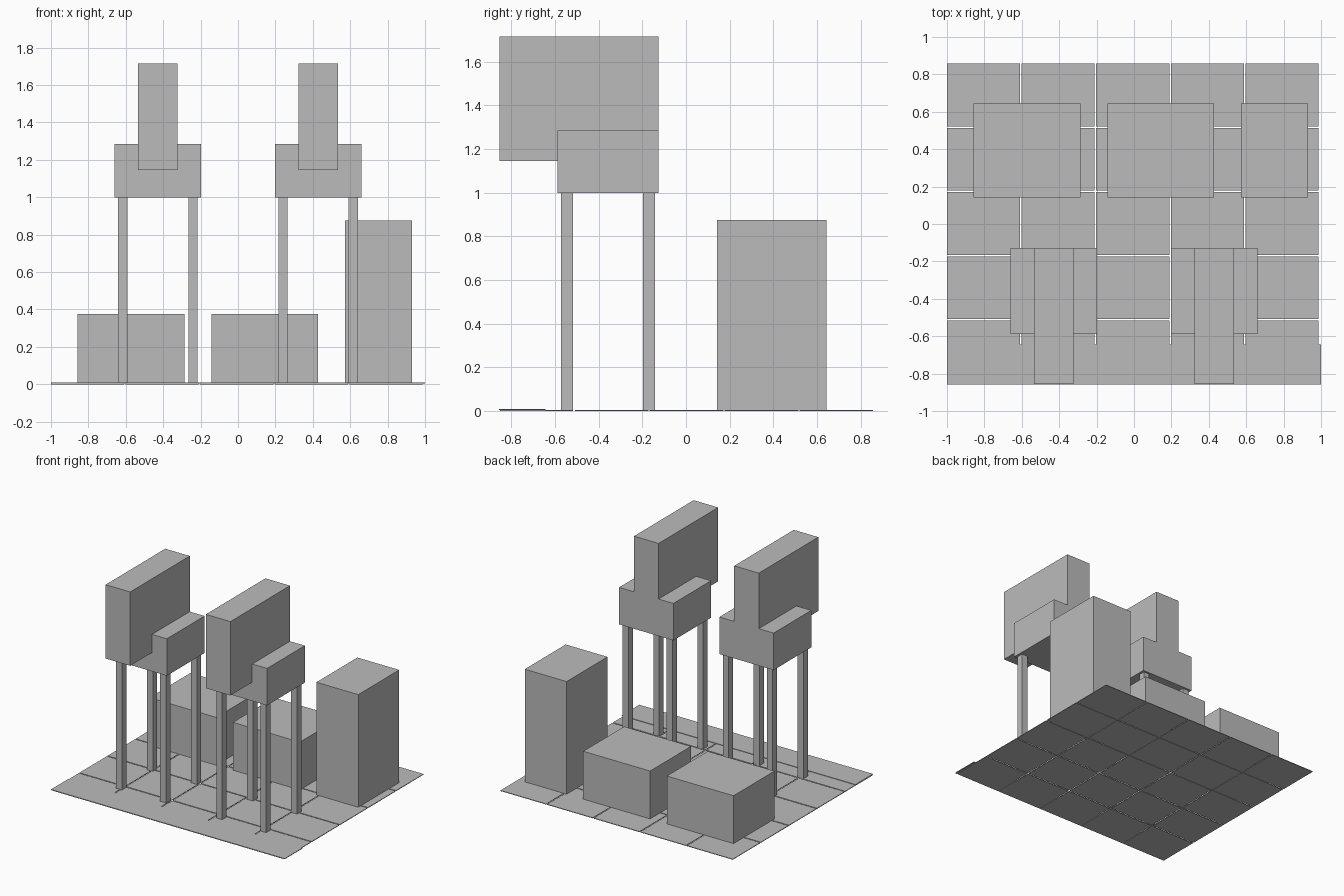
import bpy

if "Cube" in bpy.data.objects:
    bpy.data.objects.remove(bpy.data.objects["Cube"])

grey = bpy.data.materials.new("concrete grey")
grey.diffuse_color = (0.5, 0.5, 0.5, 1)
grey.use_nodes = True
grey.node_tree.nodes["Principled BSDF"].inputs["Base Color"].default_value = grey.diffuse_color


def box(name, x, y, z):
    """Box from (min, max) ranges along each axis."""
    cx, cy, cz = [(a + b) / 2 for a, b in (x, y, z)]
    bpy.ops.mesh.primitive_cube_add(size=1, location=(cx, cy, cz))
    ob = bpy.context.object
    ob.name = name
    ob.scale = (x[1] - x[0], y[1] - y[0], z[1] - z[0])
    bpy.ops.object.transform_apply(location=False, rotation=False, scale=True)
    ob.data.materials.append(grey)
    return ob


# Floor: 5 x 5 slabs with narrow open joints
for i in range(5):
    for j in range(5):
        x0 = -1 + i * 0.399
        y1 = 0.857 - j * 0.3435
        box(f"floor_slab_{i}_{j}", (x0, x0 + 0.391), (y1 - 0.335, y1), (0, 0.005))

# Thin strip along the front edge
box("front_strip", (-1, 1), (-0.857, -0.643), (0.004, 0.009))

# Back row: two low blocks and one tall block
box("low_block_left", (-0.857, -0.286), (0.143, 0.643), (0.003, 0.375))
box("low_block_middle", (-0.143, 0.429), (0.143, 0.643), (0.003, 0.375))
box("tall_block", (0.571, 0.929), (0.143, 0.643), (0.003, 0.876))

# Two raised towers: four legs, a square base and a long overhanging top
for side, cx in (("left", -0.4286), ("right", 0.4286)):
    cy = -0.357
    for lx in (-1, 1):
        for ly in (-1, 1):
            px, py = cx + lx * 0.188, cy + ly * 0.188
            box(f"{side}_leg", (px - 0.025, px + 0.025),
                (py - 0.027, py + 0.027), (0.003, 1.002))
    box(f"{side}_base", (cx - 0.232, cx + 0.232), (-0.588, -0.127), (1.0, 1.286))
    box(f"{side}_overhang", (cx - 0.105, cx + 0.105), (-0.855, -0.127), (1.145, 1.716))
